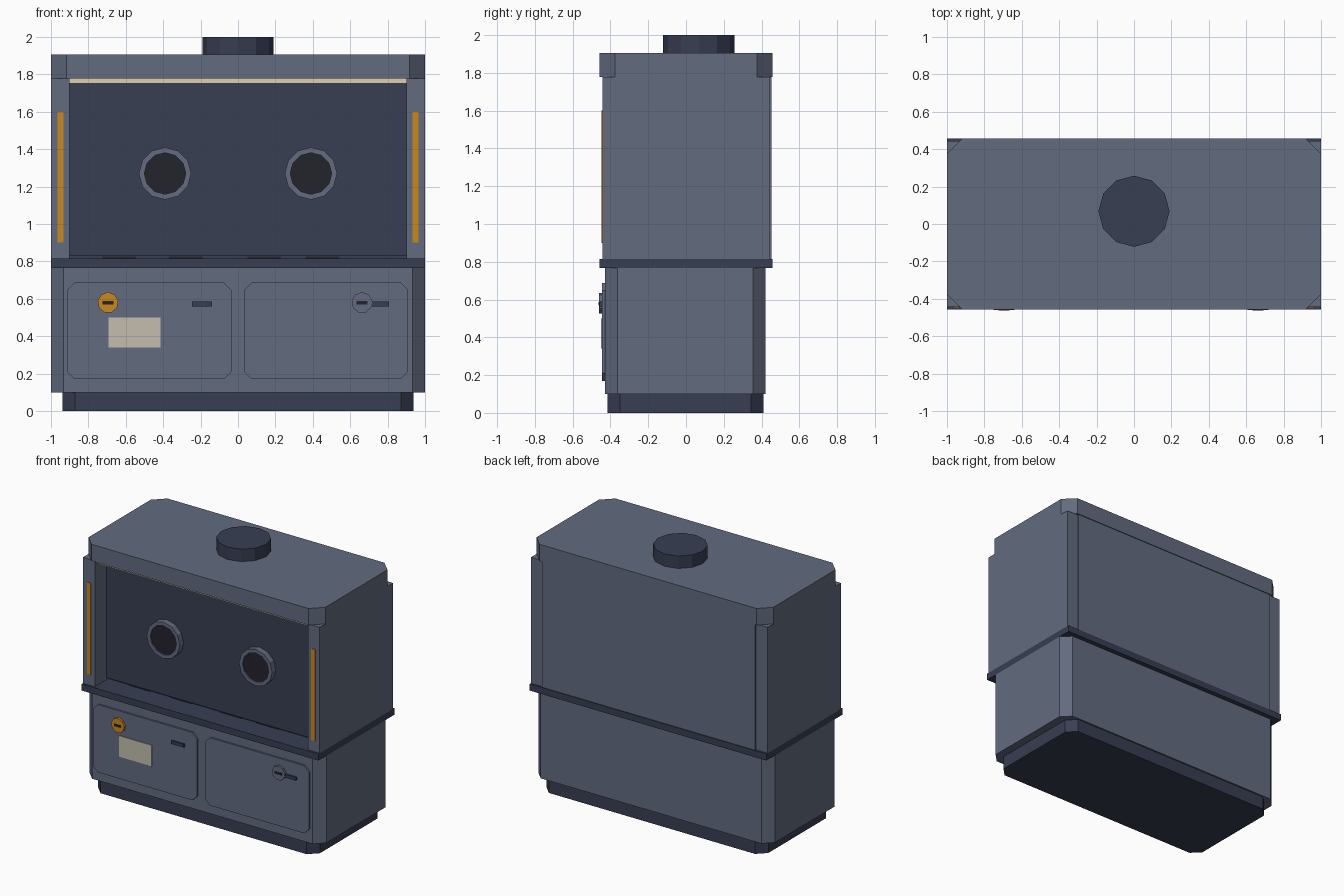
import bpy, bmesh, math
from mathutils import Matrix

cube = bpy.data.objects.get("Cube")
if cube:
    bpy.data.objects.remove(cube, do_unlink=True)


def linear(c):
    c /= 255
    return c / 12.92 if c <= 0.04045 else ((c + 0.055) / 1.055) ** 2.4


def material(name, r, g, b):
    m = bpy.data.materials.new(name)
    m.use_nodes = True
    col = (linear(r), linear(g), linear(b), 1)
    m.diffuse_color = col
    m.node_tree.nodes["Principled BSDF"].inputs["Base Color"].default_value = col
    return m


grey = material("blue_grey_steel", 98, 107, 127)
navy = material("dark_navy", 56, 62, 83)
black = material("port_black", 36, 35, 44)
amber = material("amber", 201, 136, 33)
paper = material("label_beige", 196, 190, 173)
glow = material("lamp_cream", 222, 209, 178)


def finish(bm, name, mat):
    bmesh.ops.recalc_face_normals(bm, faces=bm.faces)
    me = bpy.data.meshes.new(name)
    bm.to_mesh(me)
    bm.free()
    me.materials.append(mat)
    ob = bpy.data.objects.new(name, me)
    bpy.context.collection.objects.link(ob)
    return ob


def box(name, mat, xs, ys, zs, chamfer=0, axis=2):
    """Box from ranges; edges running along the axis may be chamfered."""
    bm = bmesh.new()
    bmesh.ops.create_cube(bm, size=1)
    for v in bm.verts:
        v.co = [(r[0] + r[1]) / 2 + c * (r[1] - r[0])
                for c, r in zip(v.co, (xs, ys, zs))]
    if chamfer:
        edges = [e for e in bm.edges
                 if abs((e.verts[0].co - e.verts[1].co).normalized()[axis]) > 0.9]
        bmesh.ops.bevel(bm, geom=edges, offset=chamfer, segments=1, affect='EDGES')
    return finish(bm, name, mat)


def disc(name, mat, x, z, r, y0, y1, sides):
    """Cylinder whose axis points to the front."""
    bm = bmesh.new()
    bmesh.ops.create_cone(bm, cap_ends=True, segments=sides, radius1=r, radius2=r,
                          depth=y1 - y0)
    bm.transform(Matrix.Translation((x, (y0 + y1) / 2, z))
                 @ Matrix.Rotation(math.pi / 2, 4, 'X'))
    return finish(bm, name, mat)


def ring(name, mat, x, z, r_in, r_out, y0, y1, sides):
    """Flat-sided collar around a port."""
    bm = bmesh.new()
    section = [(r_in, y0), (r_out, y0), (r_out, y1), (r_in, y1)]
    loops = []
    for i in range(sides):
        a = 2 * math.pi * i / sides
        loops.append([bm.verts.new((x + r * math.cos(a), y, z + r * math.sin(a)))
                      for r, y in section])
    for i in range(sides):
        p, q = loops[i], loops[(i + 1) % sides]
        for k in range(4):
            n = (k + 1) % 4
            bm.faces.new((p[k], p[n], q[n], q[k]))
    return finish(bm, name, mat)


# Lower body
box("plinth", navy, (-.937, .937), (-.415, .41), (0, .1), .066)
box("base_cabinet", grey, (-1, 1), (-.43, .422), (.1, .766), .068)
box("worktop", navy, (-1, 1), (-.458, .458), (.766, .816))

# Upper chamber
box("top_cap", grey, (-1, 1), (-.458, .458), (1.778, 1.905), .083)
box("back_panel", grey, (-.9, .9), (.40, .452), (.816, 1.778))
box("sash_panel", navy, (-.9, .9), (-.30, -.28), (.83, 1.778))
box("baffle", navy, (-.9, .9), (-.28, -.26), (.816, 1.778))
box("lamp", glow, (-.9, .9), (-.42, -.34), (1.75, 1.778))
for side, s in (("left", 1), ("right", -1)):
    box(side + "_wall", grey, sorted((.9 * s, s)), (-.443, .443), (.816, 1.778))
    box(side + "_marker_strip", amber, sorted((.932 * s, .964 * s)),
        (-.448, -.443), (.9, 1.6))
    ring(side + "_port_collar", grey, .39 * s, 1.27, .111, .14, -.345, -.30, 12)
    disc(side + "_port", black, .39 * s, 1.27, .112, -.335, -.30, 12)
for i, x in enumerate((-.635, -.28, .14, .45)):
    box(f"air_slot_{i + 1}", black, (x - .09, x + .09), (-.288, -.28), (.816, .826))

# Exhaust duct
bm = bmesh.new()
bmesh.ops.create_cone(bm, cap_ends=True, segments=12, radius1=.19, radius2=.19,
                      depth=.095)
bm.transform(Matrix.Translation((0, .068, 1.9525)))
finish(bm, "exhaust_duct", navy)

# Doors with locks and handles
doors = (("right", -.913, -.695, amber, -.247), ("left", .032, .663, grey, .70))
for side, x0, lock_x, lock_mat, handle_x in doors:
    box(side + "_door", grey, (x0, x0 + .878), (-.444, -.43), (.17, .687), .04, 1)
    disc(side + "_lock", lock_mat, lock_x, .58, .056, -.46, -.444, 9)
    box(side + "_lock_slot", black, (lock_x - .03, lock_x + .03),
        (-.463, -.459), (.57, .588))
    box(side + "_handle", navy, (handle_x, handle_x + .108),
        (-.457, -.444), (.56, .585))
box("label", paper, (-.693, -.415), (-.449, -.444), (.34, .50))
